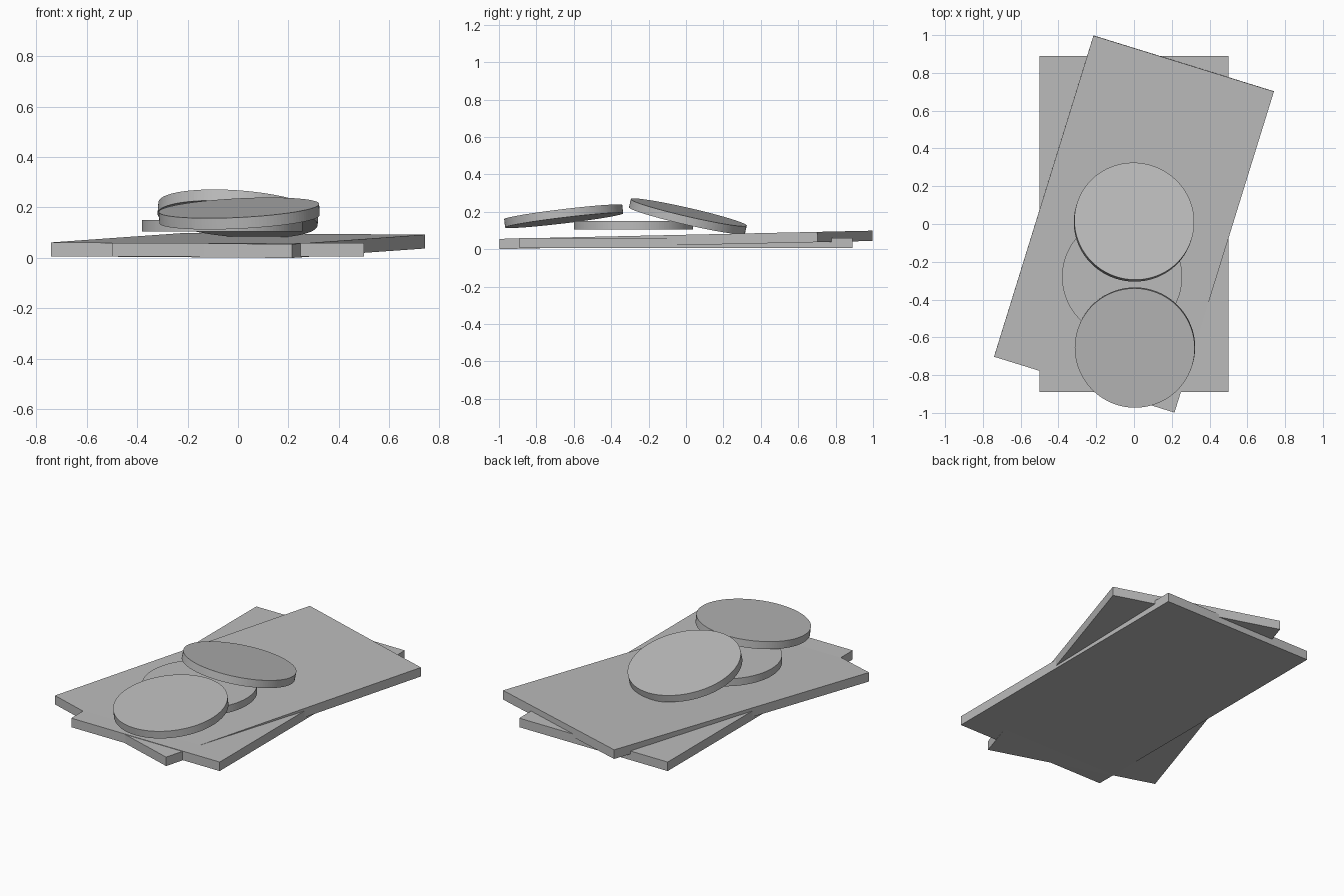
import bpy
import math
from mathutils import Matrix, Vector

cube = bpy.data.objects.get("Cube")
if cube:
    bpy.data.objects.remove(cube, do_unlink=True)

# One plain grey for everything
grey = bpy.data.materials.new("plain grey")
grey.use_nodes = True
colour = (0.5, 0.5, 0.5, 1.0)
grey.diffuse_color = colour
grey.node_tree.nodes["Principled BSDF"].inputs["Base Color"].default_value = colour


def place(name, centre, scale, slope=(0, 0), yaw=0):
    """Size the active primitive, turn it, and tilt it to a slope along x and y."""
    obj = bpy.context.object
    obj.name = name
    obj.data.transform(Matrix.Diagonal((*scale, 1)))
    normal = Vector((-slope[0], -slope[1], 1))
    tilt = Vector((0, 0, 1)).rotation_difference(normal)
    turn = Matrix.Rotation(math.radians(yaw), 4, "Z")
    obj.matrix_world = Matrix.Translation(centre) @ tilt.to_matrix().to_4x4() @ turn
    obj.data.materials.append(grey)


def slab(name, centre, **pose):
    bpy.ops.mesh.primitive_cube_add(size=1)
    place(name, centre, (1.0, 1.78, 0.055), **pose)


def disc(name, centre, **pose):
    bpy.ops.mesh.primitive_cylinder_add(vertices=128, radius=1, depth=1)
    place(name, centre, (0.318, 0.318, 0.045), **pose)


# Two crossed slabs, the upper one sloping up towards the back
slab("lower_slab", (0, 0, 0.0325))
slab("upper_slab", (0, 0, 0.0495), slope=(0, 0.022), yaw=-17.2)

# Three loose discs, the outer two tilted
disc("middle_disc", (-0.063, -0.28, 0.128))
disc("back_disc", (0, 0.01, 0.175), slope=(-0.075, -0.229))
disc("front_disc", (0.005, -0.654, 0.176), slope=(0.05, 0.12))
